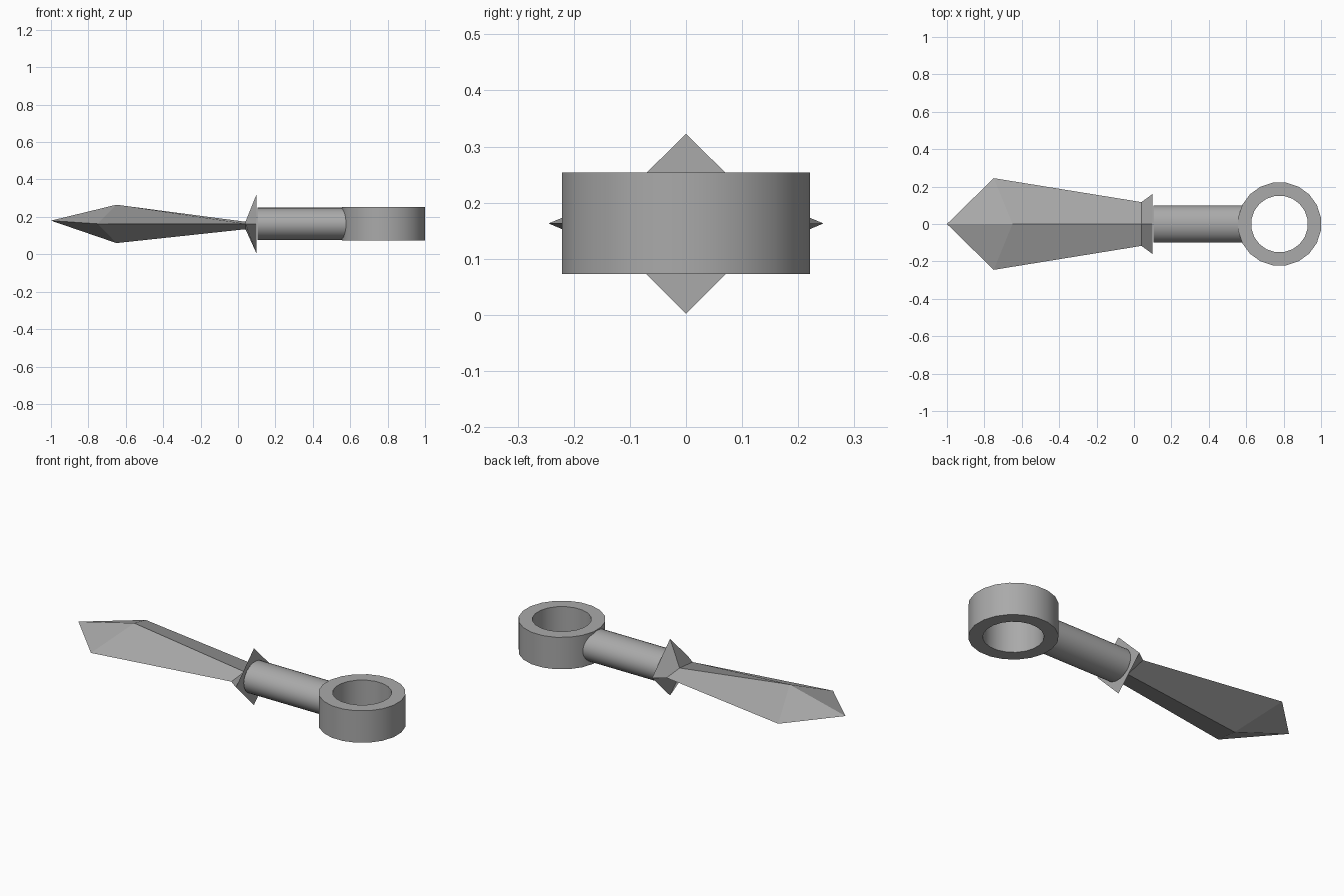
import bpy, bmesh, math
from mathutils import Matrix

cube = bpy.data.objects.get("Cube")
if cube:
    bpy.data.objects.remove(cube, do_unlink=True)

steel = bpy.data.materials.new("grey steel")
steel.use_nodes = True
colour = (0.4, 0.4, 0.4, 1)
steel.diffuse_color = colour
steel.node_tree.nodes["Principled BSDF"].inputs["Base Color"].default_value = colour

MID = 0.163  # height of the long axis


def finish(name, bm, smooth=False):
    bmesh.ops.recalc_face_normals(bm, faces=bm.faces[:])
    mesh = bpy.data.meshes.new(name)
    bm.to_mesh(mesh)
    bm.free()
    mesh.materials.append(steel)
    obj = bpy.data.objects.new(name, mesh)
    bpy.context.collection.objects.link(obj)
    if smooth:
        bpy.ops.object.select_all(action='DESELECT')
        obj.select_set(True)
        bpy.context.view_layer.objects.active = obj
        bpy.ops.object.shade_smooth_by_angle(angle=math.radians(35))
    return obj


def diamond(bm, x_side, x_ridge, half_width, top, bottom):
    """Four-point section: left edge, top ridge, right edge, bottom ridge."""
    return [bm.verts.new(p) for p in (
        (x_side, half_width, MID), (x_ridge, 0, top),
        (x_side, -half_width, MID), (x_ridge, 0, bottom))]


def bridge(bm, a, b):
    for i in range(4):
        j = (i + 1) % 4
        bm.faces.new((a[i], a[j], b[j], b[i]))


# Blade: pointed tip, wide shoulder, narrow root
bm = bmesh.new()
tip = bm.verts.new((-1, 0, 0.18))
shoulder = diamond(bm, -0.75, -0.65, 0.245, 0.265, 0.06)
root = diamond(bm, 0.04, 0.04, 0.117, 0.174, 0.134)
for i in range(4):
    bm.faces.new((tip, shoulder[i], shoulder[(i + 1) % 4]))
bridge(bm, shoulder, root)
bm.faces.new(root)
finish("blade", bm)

# Guard: flares from the blade root to a flat square diamond
bm = bmesh.new()
front = diamond(bm, 0.04, 0.04, 0.117, 0.174, 0.134)
back = diamond(bm, 0.1, 0.1, 0.161, 0.323, 0.002)
bridge(bm, front, back)
bm.faces.new(front)
bm.faces.new(back)
finish("guard", bm)

# Handle: slightly flattened rod ending inside the ring wall
bm = bmesh.new()
start, end = 0.105, 0.612
bmesh.ops.create_cone(
    bm, cap_ends=True, segments=32, radius1=1, radius2=1, depth=end - start,
    matrix=Matrix.Translation(((start + end) / 2, 0, MID))
    @ Matrix.Diagonal((1, 0.099, 0.086, 1)) @ Matrix.Rotation(math.pi / 2, 4, 'Y'))
finish("handle", bm, True)

# Ring: rectangular section spun around the vertical axis
bm = bmesh.new()
sides = 20
section = ((0.224, 0.073), (0.224, 0.254), (0.152, 0.254), (0.152, 0.073))
loops = []
for i in range(sides):
    a = math.tau * (i + 0.5) / sides
    loops.append([bm.verts.new((0.778 + r * math.cos(a), r * math.sin(a), z))
                  for r, z in section])
for i in range(sides):
    bridge(bm, loops[i], loops[(i + 1) % sides])
finish("pommel_ring", bm, True)
